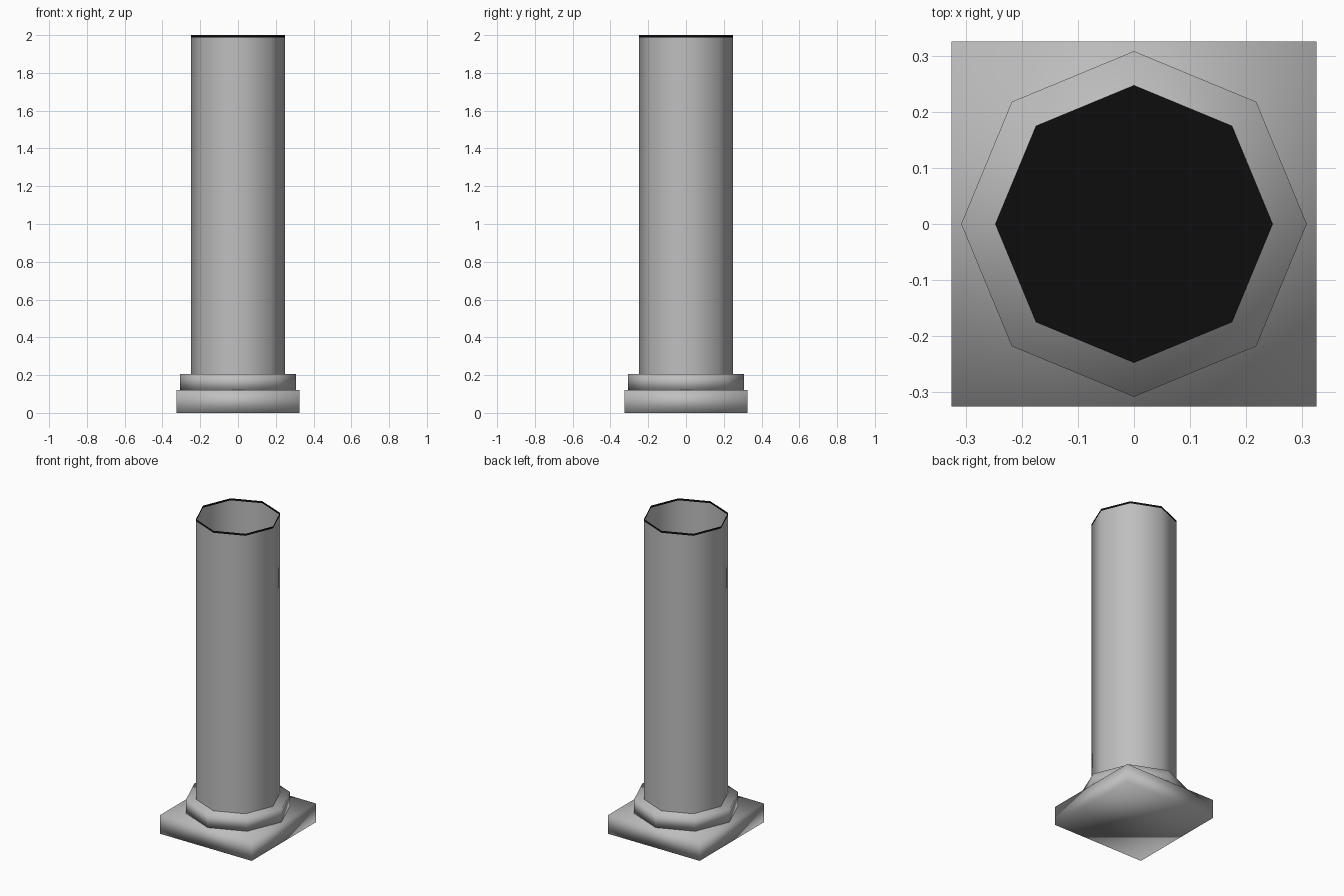
import bpy, bmesh, math

if "Cube" in bpy.data.objects:
    bpy.data.objects.remove(bpy.data.objects["Cube"])


def material(name, value):
    m = bpy.data.materials.new(name)
    m.diffuse_color = (value, value, value, 1)
    m.use_nodes = True
    m.node_tree.nodes["Principled BSDF"].inputs["Base Color"].default_value = m.diffuse_color
    return m


stone = material("grey stone", 0.52)
black = material("black", 0.004)


def prism(name, sides, radius, z0, z1, mat, turn=0.0, bottom=True, top=True):
    """Upright regular prism, smooth shaded, with optional end caps."""
    bm = bmesh.new()
    rings = [[bm.verts.new((radius * math.cos(turn + math.tau * i / sides),
                            radius * math.sin(turn + math.tau * i / sides), z))
              for i in range(sides)] for z in (z0, z1)]
    lo, hi = rings
    for i in range(sides):
        j = (i + 1) % sides
        bm.faces.new((lo[i], lo[j], hi[j], hi[i]))
    if bottom:
        bm.faces.new(lo[::-1])
    if top:
        bm.faces.new(hi)
    for f in bm.faces:
        f.smooth = True
    me = bpy.data.meshes.new(name)
    bm.to_mesh(me)
    bm.free()
    me.materials.append(mat)
    ob = bpy.data.objects.new(name, me)
    bpy.context.collection.objects.link(ob)
    return ob


# square plinth and octagonal step
prism("plinth", 4, 0.325 * math.sqrt(2), 0, 0.12, stone, math.pi / 4)
prism("step", 8, 0.308, 0.12, 0.205, stone)
# hollow eight-sided shaft, open at the top
prism("shaft", 8, 0.248, 0.205, 1.987, stone, bottom=False, top=False)
# thin black rim
prism("rim", 8, 0.248, 1.987, 2.0, black, bottom=False, top=False)

# black floor inside the shaft
bm = bmesh.new()
bmesh.ops.create_circle(bm, cap_ends=True, segments=8, radius=0.247)
me = bpy.data.meshes.new("inner_floor")
bm.to_mesh(me)
bm.free()
me.materials.append(black)
floor = bpy.data.objects.new("inner_floor", me)
floor.location.z = 0.212
bpy.context.collection.objects.link(floor)
